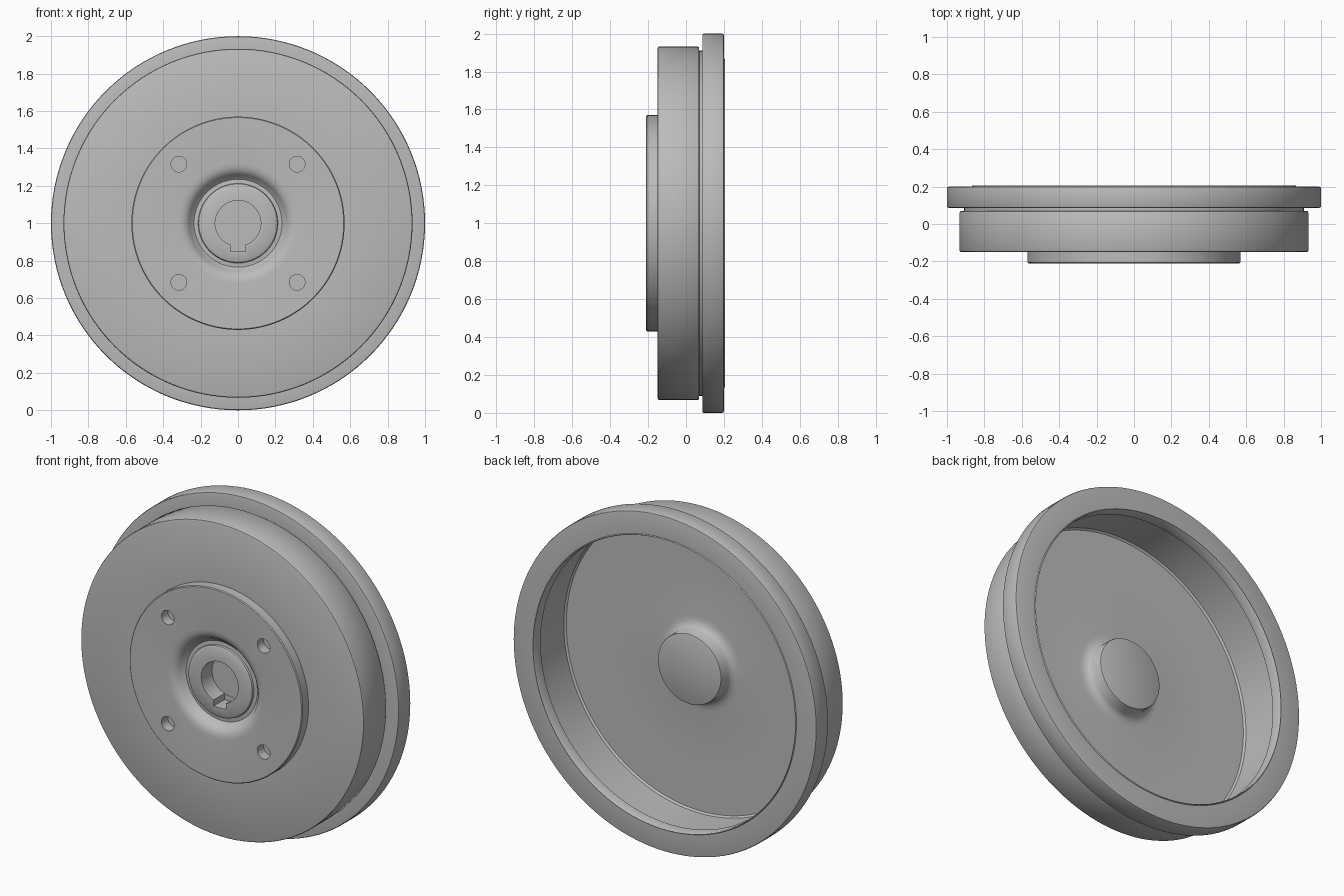
import bpy, bmesh, math
from mathutils import Matrix, Vector

if "Cube" in bpy.data.objects:
    bpy.data.objects.remove(bpy.data.objects["Cube"])

SEGMENTS = 128

steel = bpy.data.materials.new("grey_steel")
steel.use_nodes = True
GREY = (0.5, 0.5, 0.5, 1)
steel.diffuse_color = GREY
steel.node_tree.nodes["Principled BSDF"].inputs["Base Color"].default_value = GREY


def add_object(name, bm):
    bmesh.ops.recalc_face_normals(bm, faces=bm.faces)
    mesh = bpy.data.meshes.new(name)
    bm.to_mesh(mesh)
    bm.free()
    mesh.materials.append(steel)
    obj = bpy.data.objects.new(name, mesh)
    bpy.context.collection.objects.link(obj)
    return obj


def lathe(name, profile, closed):
    """Spin (radius, y) points about the wheel axis, which runs along y at z = 1."""
    bm = bmesh.new()
    verts = [bm.verts.new((r, y, 1)) for r, y in profile]
    pairs = list(zip(verts, verts[1:])) + ([(verts[-1], verts[0])] if closed else [])
    edges = [bm.edges.new(p) for p in pairs]
    bmesh.ops.spin(bm, geom=verts + edges, cent=(0, 0, 1), axis=(0, 1, 0),
                   angle=math.tau, steps=SEGMENTS, use_duplicate=False)
    bmesh.ops.remove_doubles(bm, verts=bm.verts, dist=0.0001)
    return add_object(name, bm)


def smooth(obj):
    bpy.ops.object.select_all(action="DESELECT")
    obj.select_set(True)
    bpy.context.view_layer.objects.active = obj
    bpy.ops.object.shade_smooth_by_angle(angle=math.radians(40))


def cut(obj, cutter):
    mod = obj.modifiers.new("cut", "BOOLEAN")
    mod.operation = "DIFFERENCE"
    mod.solver = "EXACT"
    mod.object = cutter
    bpy.context.view_layer.objects.active = obj
    bpy.ops.object.modifier_apply(modifier=mod.name)
    bpy.data.objects.remove(cutter)


# Drum shell with friction wall and wide back flange
drum = lathe("drum_shell", [
    (0.57, -0.15), (0.922, -0.15), (0.93, -0.147), (0.933, -0.14),
    (0.933, 0.06), (0.928, 0.068), (0.91, 0.07), (0.91, 0.086),
    (0.99, 0.086), (0.997, 0.088), (1.0, 0.095), (1.0, 0.19),
    (0.997, 0.198), (0.99, 0.2), (0.868, 0.2), (0.864, 0.206), (0.86, 0.2),
    (0.86, 0.14), (0.89, 0.13), (0.89, -0.12), (0.88, -0.13), (0.57, -0.13),
], True)

# Hub plate with dished centre, blind bore and closed back boss
hub = lathe("hub_plate", [
    (0, -0.07), (0.122, -0.07), (0.122, -0.172), (0.2, -0.172),
    (0.21, -0.166), (0.213, -0.155), (0.235, -0.153), (0.25, -0.165),
    (0.262, -0.185), (0.275, -0.197), (0.295, -0.207), (0.32, -0.21),
    (0.565, -0.21), (0.57, -0.205), (0.57, -0.13), (0.275, -0.13),
    (0.25, -0.127), (0.225, -0.118), (0.21, -0.1), (0.21, -0.04),
    (0.207, -0.033), (0.2, -0.03), (0, -0.03),
], False)

# Four blind bolt holes
for sx in (-1, 1):
    for sz in (-1, 1):
        bm = bmesh.new()
        place = (Matrix.Translation((sx * 0.316, -0.2, 1 + sz * 0.316))
                 @ Matrix.Rotation(math.pi / 2, 4, "X"))
        bmesh.ops.create_cone(bm, cap_ends=True, segments=32, radius1=0.042,
                              radius2=0.042, depth=0.1, matrix=place)
        cut(hub, add_object("hole_cutter", bm))

# Keyway below the bore
bm = bmesh.new()
bmesh.ops.create_cube(bm, size=1)
bmesh.ops.scale(bm, vec=Vector((0.08, 0.15, 0.06)), verts=bm.verts)
bmesh.ops.translate(bm, vec=Vector((0, -0.147, 0.878)), verts=bm.verts)
cut(hub, add_object("keyway_cutter", bm))

for part in (drum, hub):
    smooth(part)
